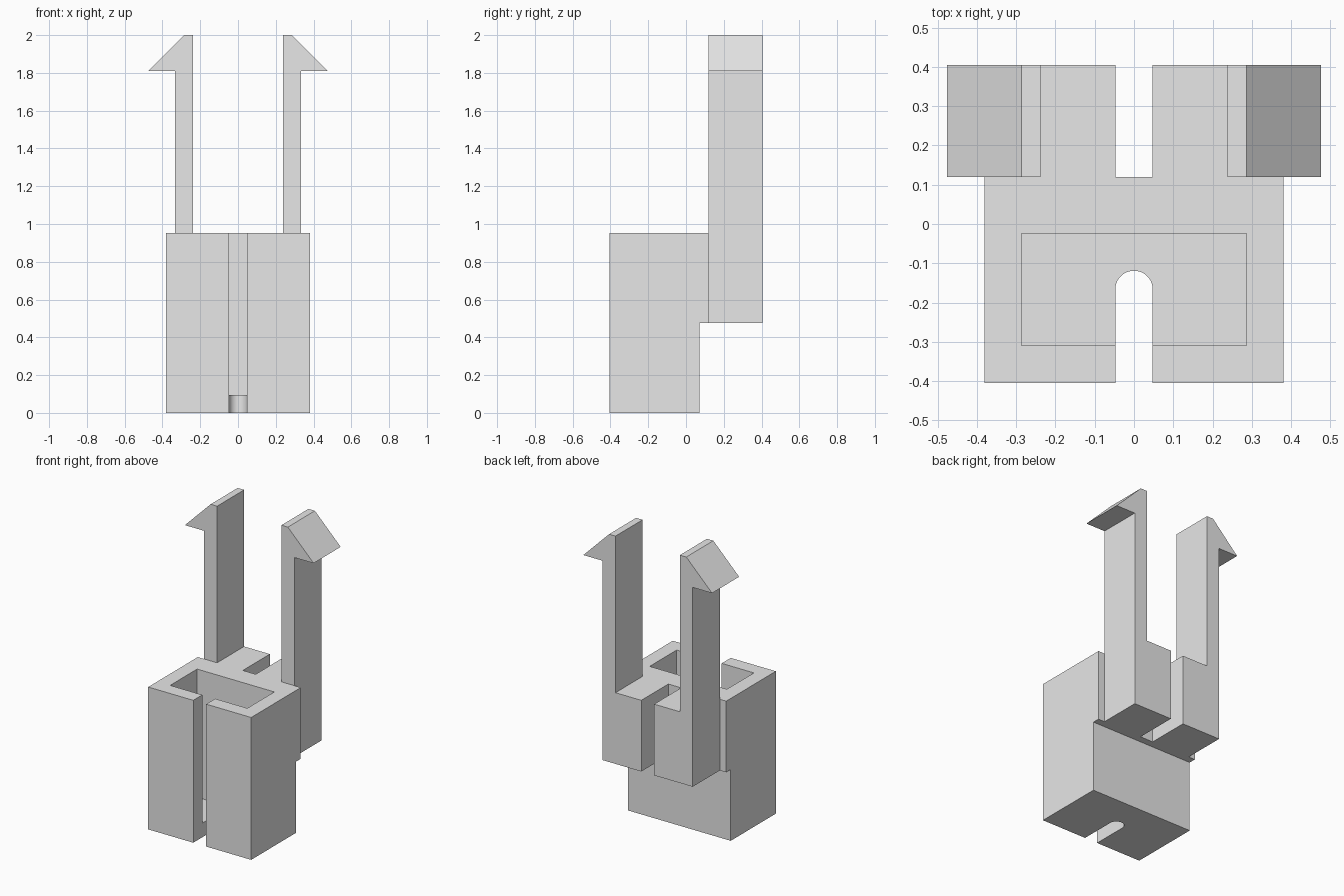
import bpy, bmesh, math
from mathutils import Vector

if "Cube" in bpy.data.objects:
    bpy.data.objects.remove(bpy.data.objects["Cube"], do_unlink=True)

U = 2 / 42  # design unit: the model is 42 units tall

grey = bpy.data.materials.new("plain grey")
grey.use_nodes = True
colour = (0.8, 0.8, 0.8, 1)
grey.diffuse_color = colour
grey.node_tree.nodes["Principled BSDF"].inputs["Base Color"].default_value = colour


def prism(name, profile, axis, start, end):
    """Extrude a 2D profile along x, y or z between two positions."""
    def place(a, b, c):
        return Vector({"x": (c, a, b), "y": (a, c, b), "z": (a, b, c)}[axis]) * U
    bm = bmesh.new()
    face = bm.faces.new([bm.verts.new(place(a, b, start)) for a, b in profile])
    out = bmesh.ops.extrude_face_region(bm, geom=[face])
    moved = [g for g in out["geom"] if isinstance(g, bmesh.types.BMVert)]
    bmesh.ops.translate(bm, verts=moved, vec=place(0, 0, end - start))
    bmesh.ops.recalc_face_normals(bm, faces=bm.faces)
    mesh = bpy.data.meshes.new(name)
    bm.to_mesh(mesh)
    bm.free()
    mesh.materials.append(grey)
    obj = bpy.data.objects.new(name, mesh)
    bpy.context.collection.objects.link(obj)
    return obj


def combine(target, other, operation):
    """Apply a boolean and discard the helper."""
    mod = target.modifiers.new(operation.title(), "BOOLEAN")
    mod.operation, mod.solver, mod.object = operation, "EXACT", other
    bpy.context.view_layer.objects.active = target
    bpy.ops.object.modifier_apply(modifier=mod.name)
    bpy.data.objects.remove(other, do_unlink=True)


# Socket block with a raised rear ledge
holder = prism("clip_holder", [(-8.5, 0), (1.5, 0), (1.5, 10), (2.5, 10), (2.5, 20), (-8.5, 20)],
               "x", -8, 8)

# Rear tabs, each rising into a barbed snap arm
arm = [(1, 10), (7, 10), (7, 38), (10, 38), (6, 42), (5, 42), (5, 20), (1, 20)]
for side, label in ((1, "left"), (-1, "right")):
    part = prism(label + "_snap_arm", [(side * x, z) for x, z in arm], "y", 2.5, 8.5)
    combine(holder, part, "UNION")

# Open-topped pocket
pocket = prism("pocket_cutter", [(-6, -6.5), (6, -6.5), (6, -0.5), (-6, -0.5)], "z", 2, 22)
combine(holder, pocket, "DIFFERENCE")

# Round-ended slot through the front wall and floor
steps = 24
arc = [(math.cos(math.pi * i / steps), -3.5 + math.sin(math.pi * i / steps))
       for i in range(steps + 1)]
slot = prism("slot_cutter", [(-1, -10), (1, -10)] + arc, "z", -1, 22)
combine(holder, slot, "DIFFERENCE")

# Smooth only the rounded slot end
bpy.ops.object.select_all(action="DESELECT")
holder.select_set(True)
bpy.context.view_layer.objects.active = holder
bpy.ops.object.shade_smooth_by_angle(angle=math.radians(30))
